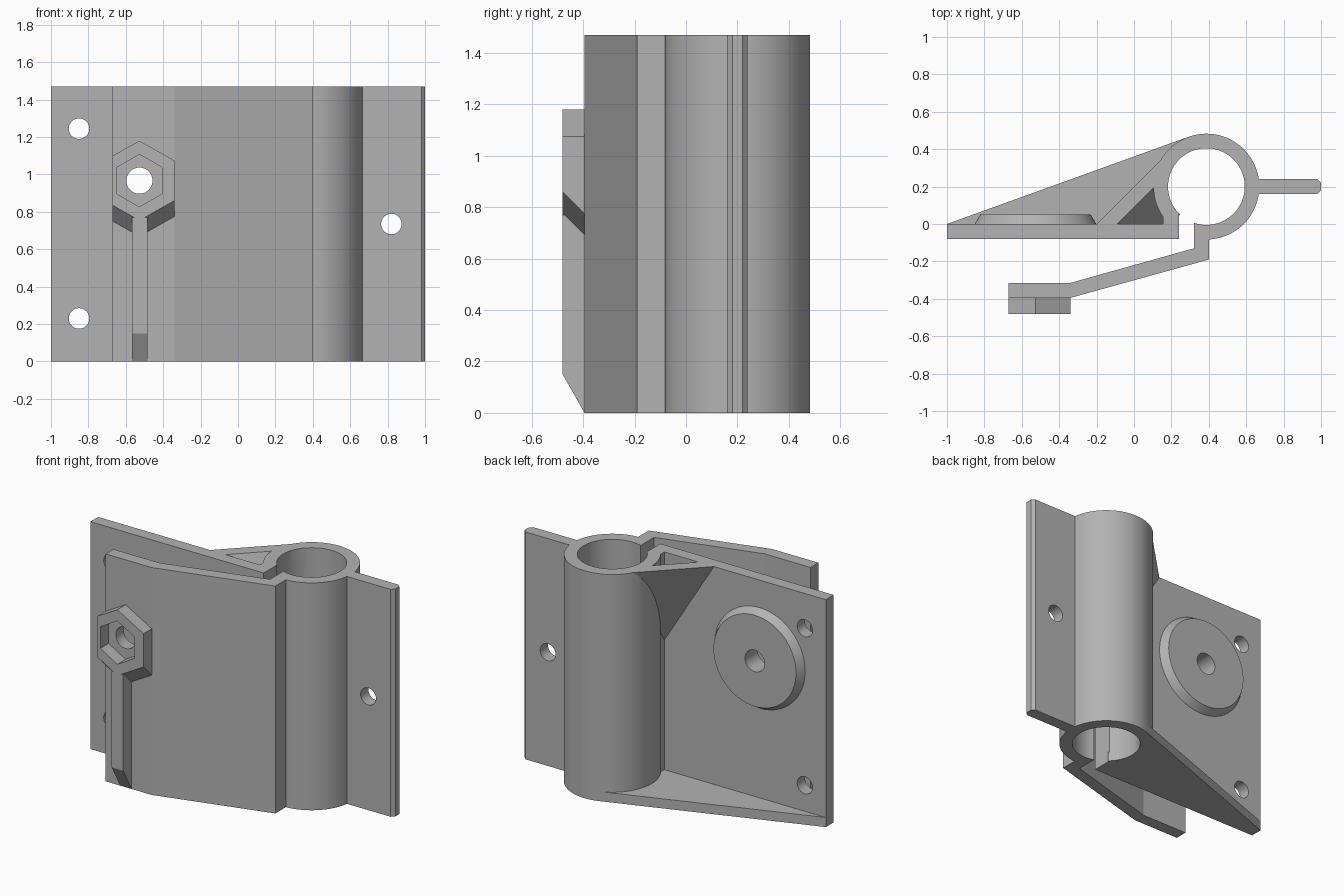
import bpy, bmesh, math
from mathutils import Vector, Matrix

cube = bpy.data.objects.get("Cube")
if cube:
    bpy.data.objects.remove(cube, do_unlink=True)

H = 1.47                      # overall height
CX, CY = 0.387, 0.20          # tube axis
R_OUT, R_IN = 0.283, 0.205
NUT_X, NUT_Z = -0.527, 0.967  # bolt axis

GREY = (0.45, 0.45, 0.45, 1)
mat = bpy.data.materials.new("plain_grey")
mat.use_nodes = True
mat.diffuse_color = GREY
mat.node_tree.nodes["Principled BSDF"].inputs["Base Color"].default_value = GREY


def finish(bm, name):
    bmesh.ops.recalc_face_normals(bm, faces=bm.faces)
    mesh = bpy.data.meshes.new(name)
    bm.to_mesh(mesh)
    bm.free()
    mesh.materials.append(mat)
    ob = bpy.data.objects.new(name, mesh)
    bpy.context.collection.objects.link(ob)
    return ob


def prism(name, pts, a, b, axis="z"):
    """Extrude a flat outline from a to b along the axis."""
    place = {"z": lambda u, v, w: (u, v, w),
             "y": lambda u, v, w: (u, w, v),
             "x": lambda u, v, w: (w, u, v)}[axis]
    bm = bmesh.new()
    face = bm.faces.new([bm.verts.new(place(u, v, a)) for u, v in pts])
    ext = bmesh.ops.extrude_face_region(bm, geom=[face])["geom"]
    shift = Vector(place(0, 0, b - a))
    for v in ext:
        if isinstance(v, bmesh.types.BMVert):
            v.co += shift
    return finish(bm, name)


def hull(name, pts):
    bm = bmesh.new()
    for p in pts:
        bm.verts.new(p)
    bmesh.ops.convex_hull(bm, input=bm.verts)
    bmesh.ops.dissolve_limit(bm, angle_limit=0.01, verts=bm.verts, edges=bm.edges)
    return finish(bm, name)


def box(x0, x1, y0, y1):
    return [(x0, y0), (x1, y0), (x1, y1), (x0, y1)]


def circle(x, y, r, n=64, turn=0.0):
    return [(x + r * math.cos(turn + math.tau * i / n),
             y + r * math.sin(turn + math.tau * i / n)) for i in range(n)]


def cut(ob, *cutters):
    """Subtract each cutter from the part, then discard it."""
    for c in cutters:
        mod = ob.modifiers.new("cut", "BOOLEAN")
        mod.operation, mod.solver, mod.object = "DIFFERENCE", "EXACT", c
        bpy.context.view_layer.objects.active = ob
        bpy.ops.object.modifier_apply(modifier=mod.name)
        bpy.data.objects.remove(c, do_unlink=True)


def bore():
    return prism("bore_cutter", circle(CX, CY, R_IN), -0.2, H + 0.2)


def hole(x, z, r):
    return prism("hole_cutter", circle(x, z, r, 32), -0.7, 0.7, "y")


parts = []

# Split tube
tube = prism("tube", circle(CX, CY, R_OUT), 0, H)
cut(tube, bore(), prism("slot_cutter", box(0.24, 0.32, -0.2, 0.1), -0.1, H + 0.1))
parts.append(tube)

# Mounting plate and the lip joining it to the tube
plate = prism("mounting_plate", box(-1, 0.24, -0.08, 0), 0, H)
cut(plate, hole(NUT_X, NUT_Z, 0.07), hole(-0.85, 0.23, 0.055), hole(-0.85, 1.245, 0.055))
lip = prism("tube_lip", box(0.155, 0.24, -0.04, 0.1), 0, H)
cut(lip, bore())
parts += [plate, lip]

# Tab with chamfered end
tab = prism("side_tab", [(0.64, 0.16), (0.98, 0.16), (1, 0.18), (1, 0.22),
                         (0.98, 0.24), (0.64, 0.24)], 0, H)
cut(tab, hole(0.82, 0.735, 0.055))
parts.append(tab)

# Clamping arm
arm = prism("clamp_arm", [(0.32, 0.02), (0.32, -0.13), (-0.34, -0.315), (-0.67, -0.315),
                          (-0.67, -0.395), (-0.34, -0.395), (0.40, -0.19), (0.40, 0.02)], 0, H)
cut(arm, bore(), hole(NUT_X, NUT_Z, 0.07))
parts.append(arm)

# Bottom flange, tangent to the tube
flange = prism("bottom_flange", [(-1, 0), (0.291, 0.466), (CX, CY), (0.2, 0)], 0, 0.062)
cut(flange, bore())
parts.append(flange)


# Hollow sloped gusset under the top edge
def wedge(name, edge, top):
    drop = lambda x, y: H - 1.606 * (x - y - edge)
    far = (CX + CY + edge) / 2
    low = [(0.2, 0), (CX, CY)]
    rim = [(edge, 0), (far, far - edge)]
    return hull(name, [(x, y, z) for x, y in rim for z in {H, top}]
                + [(x, y, z) for x, y in low for z in (drop(x, y), top)])


gusset = wedge("top_gusset", -0.2, H)
cut(gusset, wedge("pocket_cutter", -0.09, H + 0.1), bore())
parts.append(gusset)

# Bevelled round boss on the back of the plate
bm = bmesh.new()
bmesh.ops.create_cone(bm, cap_ends=True, segments=64, radius1=0.325, radius2=0.295, depth=0.05,
                      matrix=Matrix.Translation((NUT_X, 0.025, NUT_Z))
                      @ Matrix.Rotation(-math.pi / 2, 4, "X"))
boss = finish(bm, "back_boss")
cut(boss, hole(NUT_X, NUT_Z, 0.07))
parts.append(boss)

# Hexagonal nut holder with sloped underside
FRONT, BACK = -0.48, -0.395
upper = [(-0.67, 1.10), (NUT_X, 1.18), (-0.34, 1.075)]
lower = [(-0.67, 0.835), (NUT_X, 0.754), (-0.34, 0.86)]
holder = hull("nut_holder", [(x, y, z) for x, z in upper for y in (FRONT, BACK)]
              + [(x, FRONT, z) for x, z in lower]
              + [(x, BACK, z - 0.085) for x, z in lower])
cut(holder, prism("hex_cutter", circle(NUT_X, NUT_Z, 0.14, 6, math.pi / 6), -0.6, -0.3, "y"))
parts.append(holder)

# Stem below the holder
parts.append(prism("holder_stem", [(BACK, 0), (FRONT, 0.15), (FRONT, 0.77), (BACK, 0.77)],
                   -0.567, -0.485, "x"))

# Smooth the round walls, keep all other edges crisp
bpy.ops.object.select_all(action="DESELECT")
for ob in parts:
    ob.select_set(True)
bpy.context.view_layer.objects.active = parts[0]
bpy.ops.object.shade_smooth_by_angle(angle=math.radians(12.5))
